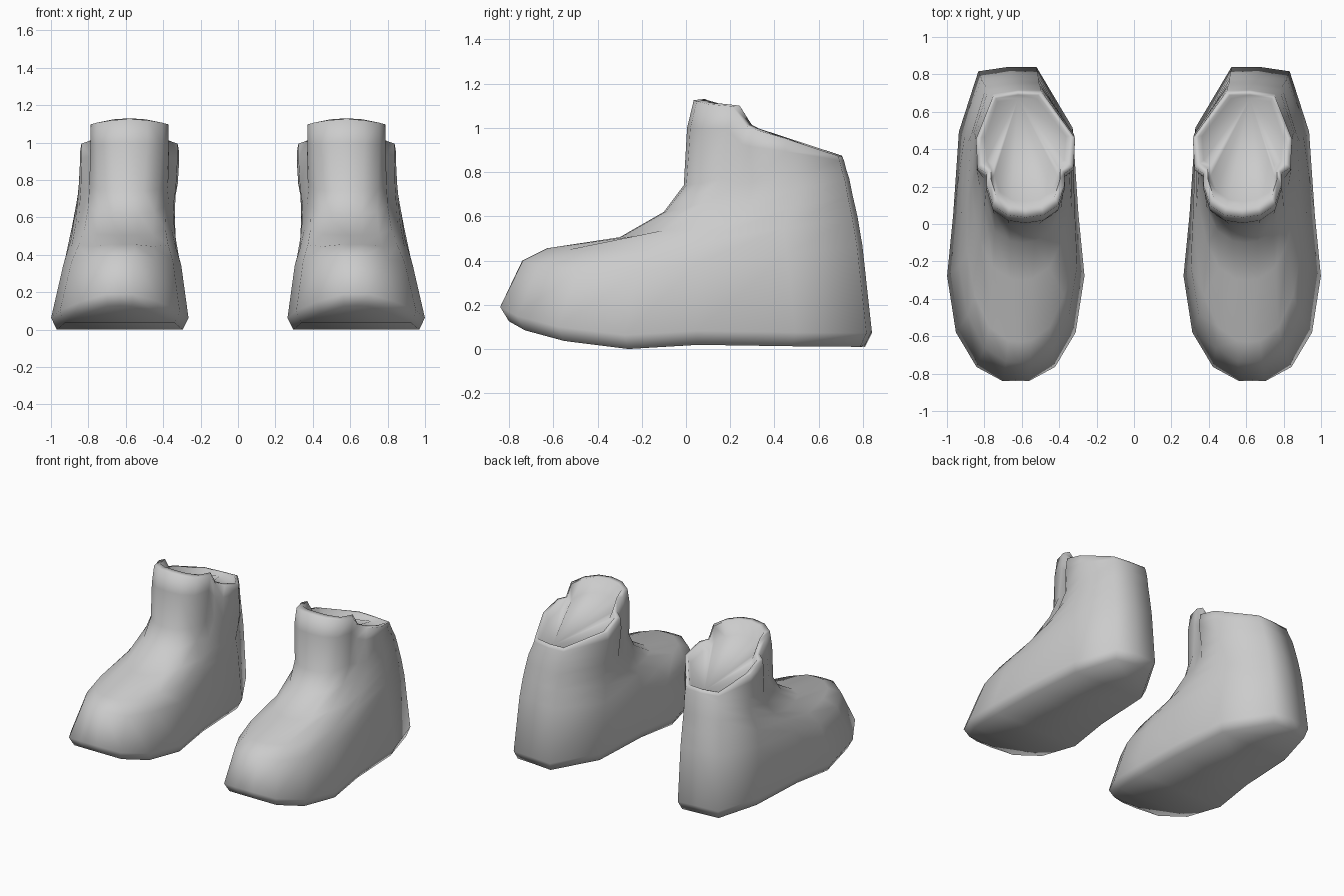
import bpy
import bmesh
import math

cube = bpy.data.objects.get("Cube")
if cube:
    bpy.data.objects.remove(cube, do_unlink=True)

grey = bpy.data.materials.new("plain grey")
grey.use_nodes = True
colour = (0.6, 0.6, 0.6, 1)
grey.diffuse_color = colour
grey.node_tree.nodes["Principled BSDF"].inputs["Base Color"].default_value = colour

# Stations from toe to heel: fraction of length, share of width, drop below the centre line
FOOT = dict(along=[0, 0, .045, .155, .335, .53, .8, .993, 1],
            width=[0, .19, .57, .88, 1.03, .96, .9, .47, 0],
            drop=[0, 0, .4, .8, 1, .55, .3, .1, 0])
COLLAR = dict(along=[0, .02, .1, .26, .35, .4, .63, .985, 1],
              width=[0, .36, .66, .79, .79, .97, 1, .48, 0],
              drop=[0, 0, -.2, -1.1, .7, .8, .4, 0, 0])
HEEL_SKEW = [0, 0, 0, 0, 0, 0, 0, .045, .04]

# Rings: front y, front z, back y, back z, front width, back width, drop, blend to collar
RINGS = [
    (-.80, .125, .81, .018, .34, .30, .09, 0),     # sole
    (-.84, .19, .84, .08, .37, .33, .09, 0),       # welt
    (-.74, .40, .797, .47, .31, .32, .08, .1),     # toe cap
    (-.63, .455, .775, .60, .27, .31, .065, .2),   # vamp
    (-.30, .505, .752, .70, .245, .30, .04, .35),  # instep
    (-.10, .62, .738, .77, .235, .29, .03, .55),   # ankle
    (-.01, .74, .725, .81, .25, .28, .02, .8),     # lower shaft
    (.005, 1.0, .715, .85, .265, .265, .03, 1),    # upper shaft
    (.035, 1.125, .705, .87, .265, .265, .035, 1), # rim
    (.085, 1.13, .69, .868, .235, .235, .035, 1),  # inner rim
    (.12, 1.03, .67, .85, .21, .22, .015, 1),      # lining
]


def lerp(a, b, t):
    return a + (b - a) * t


def ring_points(ring):
    """Closed loop: outer side toe to heel, then inner side back to the toe."""
    yf, zf, yb, zb, wf, wb, drop, blend = ring
    centre = lerp(.632, .58, blend ** .6)
    outer, inner = [], []
    for j, skew in enumerate(HEEL_SKEW):
        t, w, d = (lerp(FOOT[k][j], COLLAR[k][j], blend)
                   for k in ("along", "width", "drop"))
        y = lerp(yf, yb, t)
        z = max(0, lerp(zf, zb, t) - drop * d)
        half = lerp(wf, wb, t) * w
        twist = .08 * half * t ** 4
        outer.append((centre + skew + half, y - twist, z))
        inner.append((centre + skew - half, y + twist, z))
    return outer + inner[-2:0:-1]


def sole_cap(bm, loop):
    """Close the bottom with strips running across the boot."""
    n = len(loop)
    half = n // 2
    bm.faces.new(loop[:3] + loop[-2:])
    for j in range(2, half - 2):
        bm.faces.new((loop[j], loop[j + 1], loop[n - j - 1], loop[n - j]))
    bm.faces.new(loop[half - 2:half + 3])


def top_cap(bm, loop):
    """Close the collar with a fan from the middle of the heel."""
    n = len(loop)
    heel = n // 2
    for j in range(1, n - 1):
        bm.faces.new((loop[heel], loop[(heel + j) % n], loop[(heel + j + 1) % n]))


def make_boot(name, side):
    bm = bmesh.new()
    loops = [[bm.verts.new((side * x, y, z)) for x, y, z in ring_points(r)]
             for r in RINGS]
    n = len(loops[0])
    for low, high in zip(loops, loops[1:]):
        for j in range(n):
            k = (j + 1) % n
            bm.faces.new((low[j], low[k], high[k], high[j]))
    sole_cap(bm, loops[0])
    top_cap(bm, loops[-1])
    bmesh.ops.recalc_face_normals(bm, faces=bm.faces)
    mesh = bpy.data.meshes.new(name)
    bm.to_mesh(mesh)
    bm.free()
    mesh.materials.append(grey)
    boot = bpy.data.objects.new(name, mesh)
    bpy.context.collection.objects.link(boot)
    bpy.ops.object.select_all(action="DESELECT")
    boot.select_set(True)
    bpy.context.view_layer.objects.active = boot
    bpy.ops.object.shade_smooth_by_angle(angle=math.radians(85))


make_boot("left_boot", 1)
make_boot("right_boot", -1)
